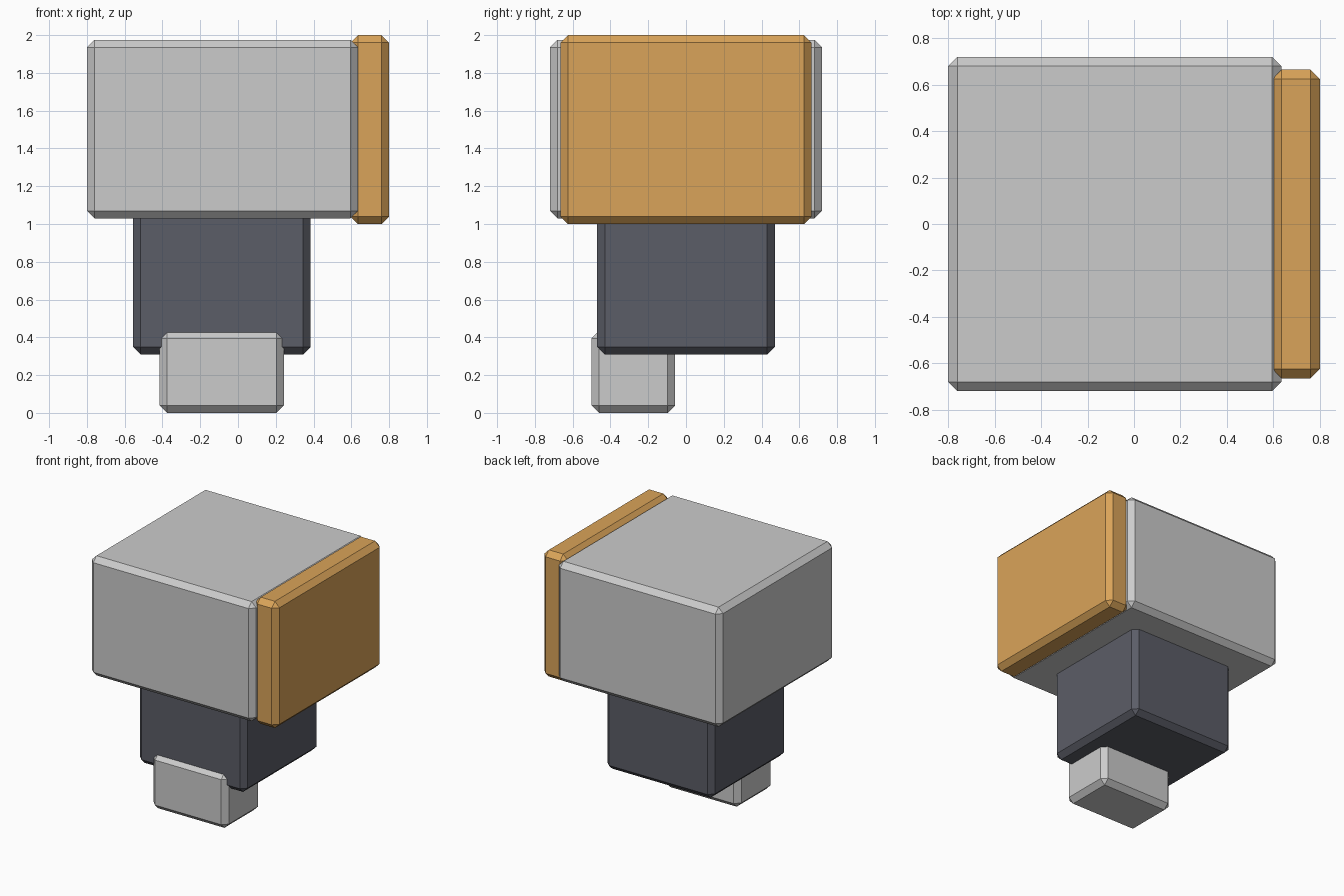
import bpy
import bmesh
from mathutils import Vector

if "Cube" in bpy.data.objects:
    bpy.data.objects.remove(bpy.data.objects["Cube"])


def material(name, rgb):
    m = bpy.data.materials.new(name)
    m.diffuse_color = (*rgb, 1)
    m.use_nodes = True
    m.node_tree.nodes["Principled BSDF"].inputs["Base Color"].default_value = m.diffuse_color
    return m


def chamfered_box(name, lo, hi, chamfer=0.04, mat=None):
    lo, hi = Vector(lo), Vector(hi)
    bm = bmesh.new()
    bmesh.ops.create_cube(bm, size=1)
    bmesh.ops.scale(bm, vec=hi - lo, verts=bm.verts)
    bmesh.ops.translate(bm, vec=(hi - lo) * 0, verts=bm.verts)
    bmesh.ops.bevel(bm, geom=bm.edges[:], offset=chamfer, segments=1,
                    affect='EDGES', profile=0.5)
    mesh = bpy.data.meshes.new(name)
    bm.to_mesh(mesh)
    bm.free()
    obj = bpy.data.objects.new(name, mesh)
    obj.location = (lo + hi) / 2
    bpy.context.collection.objects.link(obj)
    if mat:
        mesh.materials.append(mat)
    return obj


orange = material("orange", (0.70, 0.37, 0.10))
dark = material("dark_grey", (0.105, 0.11, 0.135))

# Large block with the coloured plate on its right side
chamfered_box("main_block", (-0.80, -0.72, 1.03), (0.635, 0.72, 1.975))
chamfered_box("side_plate", (0.595, -0.665, 1.0), (0.80, 0.665, 2.0), mat=orange)

# Dark stem running up into the block
chamfered_box("stem", (-0.555, -0.47, 0.31), (0.385, 0.47, 1.25), mat=dark)

# Small foot under the front of the stem
chamfered_box("foot", (-0.415, -0.50, 0.0), (0.243, -0.057, 0.435))
